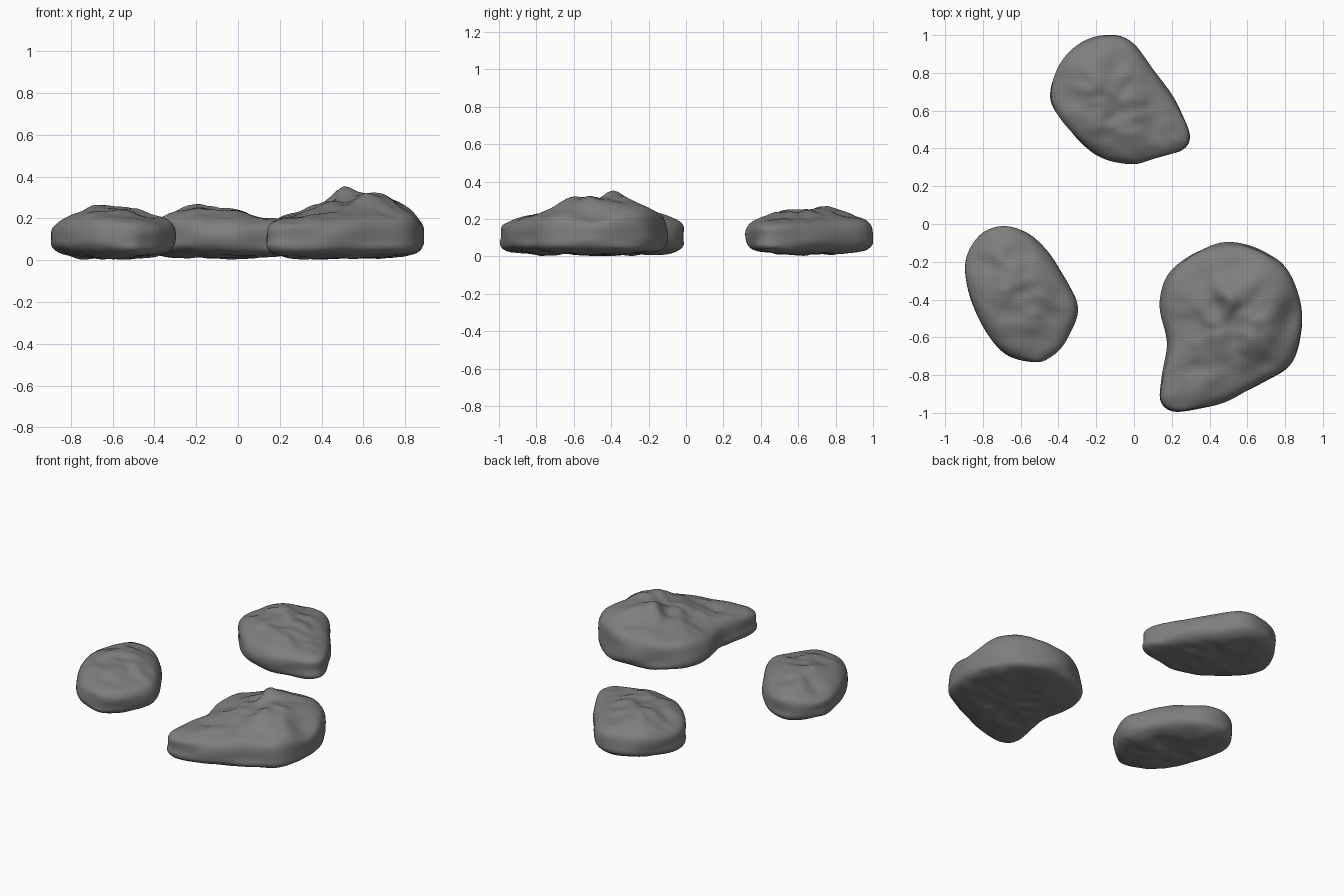
import bpy, bmesh, math
from mathutils import Vector, noise

if "Cube" in bpy.data.objects:
    bpy.data.objects.remove(bpy.data.objects["Cube"])

SEGMENTS, RINGS = 128, 64

stone_mat = bpy.data.materials.new("dark_stone")
stone_mat.diffuse_color = (0.21, 0.21, 0.21, 1)
stone_mat.use_nodes = True
stone_mat.node_tree.nodes["Principled BSDF"].inputs["Base Color"].default_value = stone_mat.diffuse_color


def closed_curve(points, u):
    """Smooth closed outline through the given points, u in 0..1."""
    n = len(points)
    s = u * n
    i, t = int(s), s - int(s)
    a, b, c, d = (Vector(points[(i + k) % n]) for k in (-1, 0, 1, 2))
    return 0.5 * (2 * b + (c - a) * t + (2 * a - 5 * b + 4 * c - d) * t * t
                  + (3 * b - a - 3 * c + d) * t ** 3)


def height(anchors, x, y):
    """Blend of nearby top heights."""
    total = weight = 0.0
    for ax, ay, h in anchors:
        w = 1 / ((x - ax) ** 2 + (y - ay) ** 2 + 0.004) ** 1.7
        total += w * h
        weight += w
    return total / weight


def rock(name, outline, centre, anchors, seed, mid=0.1):
    bm = bmesh.new()
    c = Vector(centre)
    off = Vector((seed * 3.7, seed * 1.9, seed * 5.3))

    def point(theta, u):
        arm = closed_curve(outline, u) - c
        # longer reach gives a blunter ratio, so the rim radius stays constant
        power = max(2.8, 10.5 * arm.length)
        s, k = math.sin(theta), math.cos(theta)
        q = (abs(s) ** power + abs(k) ** power) ** (-1 / power)
        r, h = s * q, k * q
        p = c + arm * r
        n1 = noise.noise(Vector((p.x * 6, p.y * 8, h)) + off)
        n2 = noise.noise(Vector((p.x * 12, p.y * 16, h)) + off)
        if h > 0:
            # weathered upper face
            z = mid + (height(anchors, p.x, p.y) - mid) * h
            z += (n1 * 0.016 + n2 * 0.014) * h ** 3
        else:
            # pitted underside
            z = mid + (mid - 0.012) * h + (n1 * 0.012 + n2 * 0.010) * h * h
        # gentle lumps around the sides
        lump = noise.noise(Vector((p.x * 5, p.y * 5, h * 1.3)) + off)
        p = p + (p - c) * 0.035 * r * lump
        return (p.x, p.y, max(z, 0.003))

    top = bm.verts.new(point(0, 0))
    rings = [[bm.verts.new(point(math.pi * j / RINGS, i / SEGMENTS))
              for i in range(SEGMENTS)] for j in range(1, RINGS)]
    bottom = bm.verts.new(point(math.pi, 0))
    for i in range(SEGMENTS):
        k = (i + 1) % SEGMENTS
        bm.faces.new((top, rings[0][i], rings[0][k]))
        bm.faces.new((bottom, rings[-1][k], rings[-1][i]))
        for a, b in zip(rings, rings[1:]):
            bm.faces.new((a[i], b[i], b[k], a[k]))
    # soften the rim
    for _ in range(3):
        bmesh.ops.smooth_vert(bm, verts=[v for ring in rings[10:-10] for v in ring], factor=0.5,
                              use_axis_x=True, use_axis_y=True, use_axis_z=True)
    bmesh.ops.recalc_face_normals(bm, faces=bm.faces)
    for f in bm.faces:
        f.smooth = True
    mesh = bpy.data.meshes.new(name)
    bm.to_mesh(mesh)
    bm.free()
    mesh.materials.append(stone_mat)
    bpy.context.collection.objects.link(bpy.data.objects.new(name, mesh))


# Back stone: blunt teardrop
rock("back_stone",
     [(-.13, 1), (0, .95), (.12, .79), (.23, .63), (.295, .48), (.25, .39), (.1, .345),
      (-.02, .32), (-.2, .37), (-.34, .49), (-.445, .65), (-.41, .82), (-.3, .945)],
     (-.08, .65),
     [(-.25, .55, .255), (-.2, .75, .255), (-.05, .5, .24), (0, .75, .23), (-.1, .92, .225),
      (.15, .55, .205), (.22, .43, .2), (-.4, .7, .21), (-.05, .36, .215)], 1)

# Left stone: oval
rock("left_stone",
     [(-.68, -.01), (-.55, -.06), (-.42, -.2), (-.3, -.43), (-.355, -.6), (-.44, -.7),
      (-.53, -.735), (-.69, -.68), (-.81, -.53), (-.88, -.34), (-.89, -.18), (-.81, -.05)],
     (-.62, -.37),
     [(-.66, -.3, .27), (-.52, -.35, .25), (-.6, -.52, .235), (-.78, -.3, .23),
      (-.66, -.1, .225), (-.4, -.45, .215), (-.5, -.66, .21), (-.85, -.2, .195)], 2)

# Right stone: largest, with a raised crest and a low tongue at the front
rock("right_stone",
     [(.55, -.1), (.75, -.18), (.85, -.32), (.89, -.53), (.83, -.74), (.67, -.85),
      (.43, -.955), (.24, -.995), (.15, -.94), (.15, -.82), (.175, -.64), (.14, -.42),
      (.19, -.26), (.35, -.14)],
     (.48, -.55),
     [(.51, -.39, .37), (.6, -.43, .325), (.62, -.6, .325), (.7, -.5, .315), (.7, -.35, .3),
      (.5, -.58, .27), (.42, -.42, .255), (.53, -.22, .26), (.84, -.5, .21), (.72, -.75, .24),
      (.45, -.78, .235), (.25, -.5, .215), (.3, -.3, .23), (.3, -.75, .215),
      (.22, -.92, .195), (.4, -.9, .205)], 3, mid=.095)
